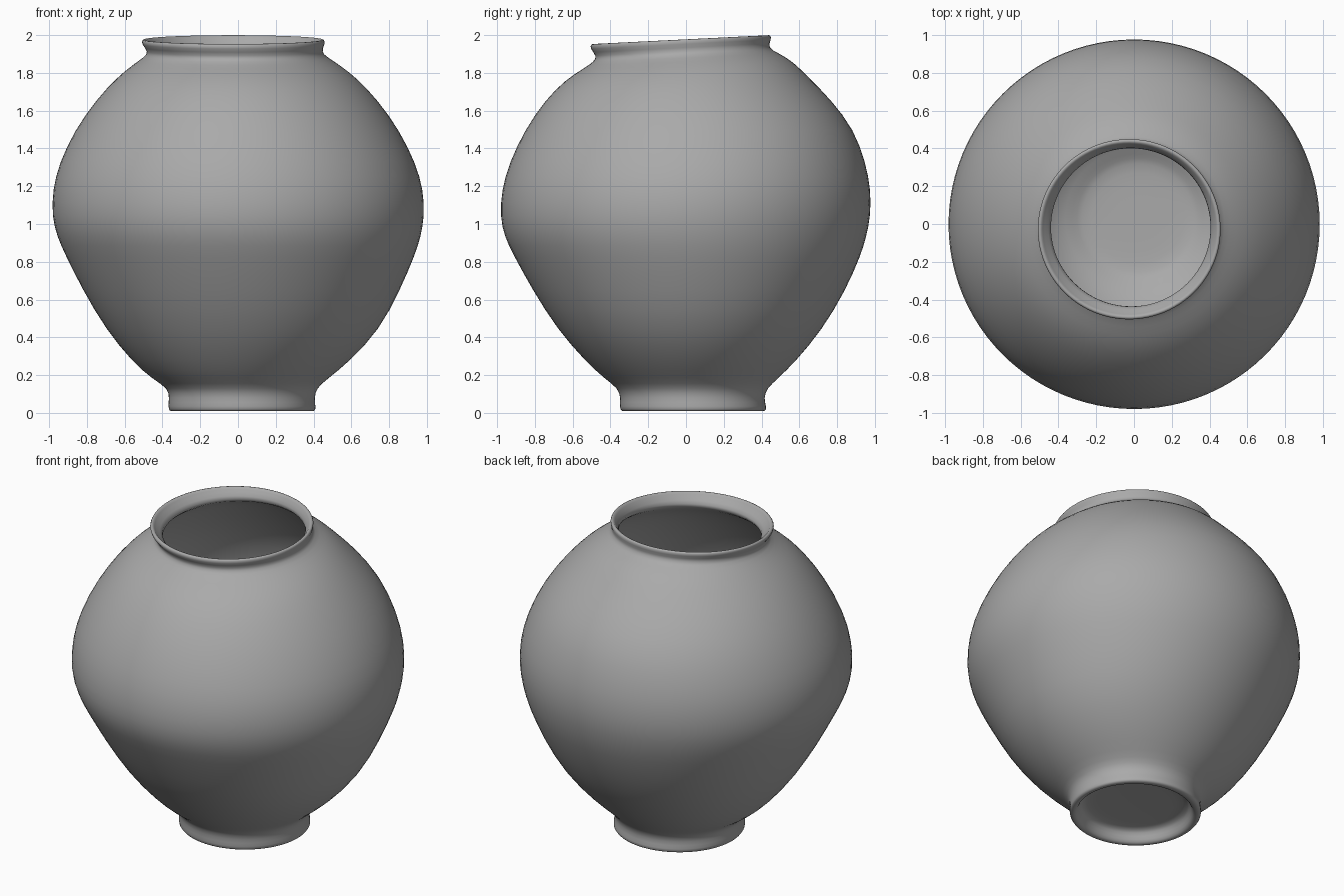
import bpy, bmesh
from math import cos, sin, pi, tau

cube = bpy.data.objects.get("Cube")
if cube:
    bpy.data.objects.remove(cube, do_unlink=True)

SEGMENTS = 48

# Outer wall rings: height, left x, right x, front y, back y
OUTER = [
    (.008, -.365, .41, -.345, .425),
    (.03, -.37, .412, -.352, .427),
    (.08, -.366, .406, -.347, .412),
    (.13, -.37, .415, -.36, .43),
    (.18, -.455, .475, -.43, .485),
    (.27, -.56, .59, -.53, .58),
    (.44, -.70, .752, -.682, .723),
    (.65, -.824, .86, -.814, .848),
    (.84, -.918, .941, -.918, .93),
    (.93, -.959, .969, -.962, .956),
    (1.04, -.988, .99, -.988, .98),
    (1.18, -.984, .984, -.978, .981),
    (1.32, -.95, .944, -.94, .955),
    (1.50, -.865, .855, -.855, .893),
    (1.66, -.75, .738, -.744, .768),
    (1.77, -.648, .633, -.637, .652),
    (1.84, -.56, .54, -.54, .57),
    (1.88, -.50, .475, -.488, .495),
    (1.91, -.472, .44, -.472, .43),
    (1.955, -.515, .463, -.512, .455),
    (1.978, -.508, .458, -.503, .448),
]


def inset(ring, amount, lift=0):
    """Shrink a ring towards its own middle and raise it."""
    z, left, right, front, back = ring
    return z + lift, left + amount, right - amount, front + amount, back - amount


# Rim lip, then inner wall down to the sunken floor
rings = list(OUTER)
rings.append(inset(OUTER[-1], .018, -.002))
rings.append(inset(OUTER[-2], .035))
rings += [inset(r, .045) for r in reversed(OUTER[4:-2])]
foot = OUTER[2]
rings += [inset(foot, r, h) for r, h in ((.05, .07), (.075, .045), (.2, .04))]
floor_end = len(rings)

# Underside: recess inside the foot ring
under = [inset(foot, r, h) for r, h in
         ((.2, .01), (.085, .008), (.06, -.01), (.045, -.055), (.03, -.072))]


def add_ring(bm, ring):
    z, left, right, front, back = ring
    cx, cy = (left + right) / 2, (front + back) / 2
    rx, ry = (right - left) / 2, (back - front) / 2
    tilt = .05 * min(1, max(0, (z - 1.75) / .15))   # mouth leans to the front
    verts = []
    for i in range(SEGMENTS):
        a = tau * i / SEGMENTS
        y = cy + ry * sin(a)
        verts.append(bm.verts.new((cx + rx * cos(a), y, z + tilt * (y + .03))))
    return verts


def bridge(bm, lower, upper):
    for i in range(SEGMENTS):
        j = (i + 1) % SEGMENTS
        bm.faces.new((lower[i], lower[j], upper[j], upper[i]))


def close(bm, loop, flip):
    centre = bm.verts.new(sum((v.co for v in loop), loop[0].co * 0) / SEGMENTS)
    for i in range(SEGMENTS):
        tri = (loop[i], loop[(i + 1) % SEGMENTS], centre)
        bm.faces.new(tri[::-1] if flip else tri)


# Jar body as one closed shell
bm = bmesh.new()
loops = [add_ring(bm, r) for r in under + rings]
for a, b in zip(loops, loops[1:]):
    bridge(bm, a, b)
close(bm, loops[0], True)
close(bm, loops[-1], False)
bmesh.ops.recalc_face_normals(bm, faces=bm.faces)
mesh = bpy.data.meshes.new("jar")
bm.to_mesh(mesh)
bm.free()
jar = bpy.data.objects.new("jar", mesh)
bpy.context.collection.objects.link(jar)

# Plain grey glaze
grey = bpy.data.materials.new("grey_glaze")
grey.use_nodes = True
colour = (.4, .4, .4, 1)
grey.diffuse_color = colour
grey.node_tree.nodes["Principled BSDF"].inputs["Base Color"].default_value = colour
mesh.materials.append(grey)

# Smooth surface
mesh.polygons.foreach_set("use_smooth", [True] * len(mesh.polygons))
smooth = jar.modifiers.new("smooth", "SUBSURF")
smooth.levels = smooth.render_levels = 1
